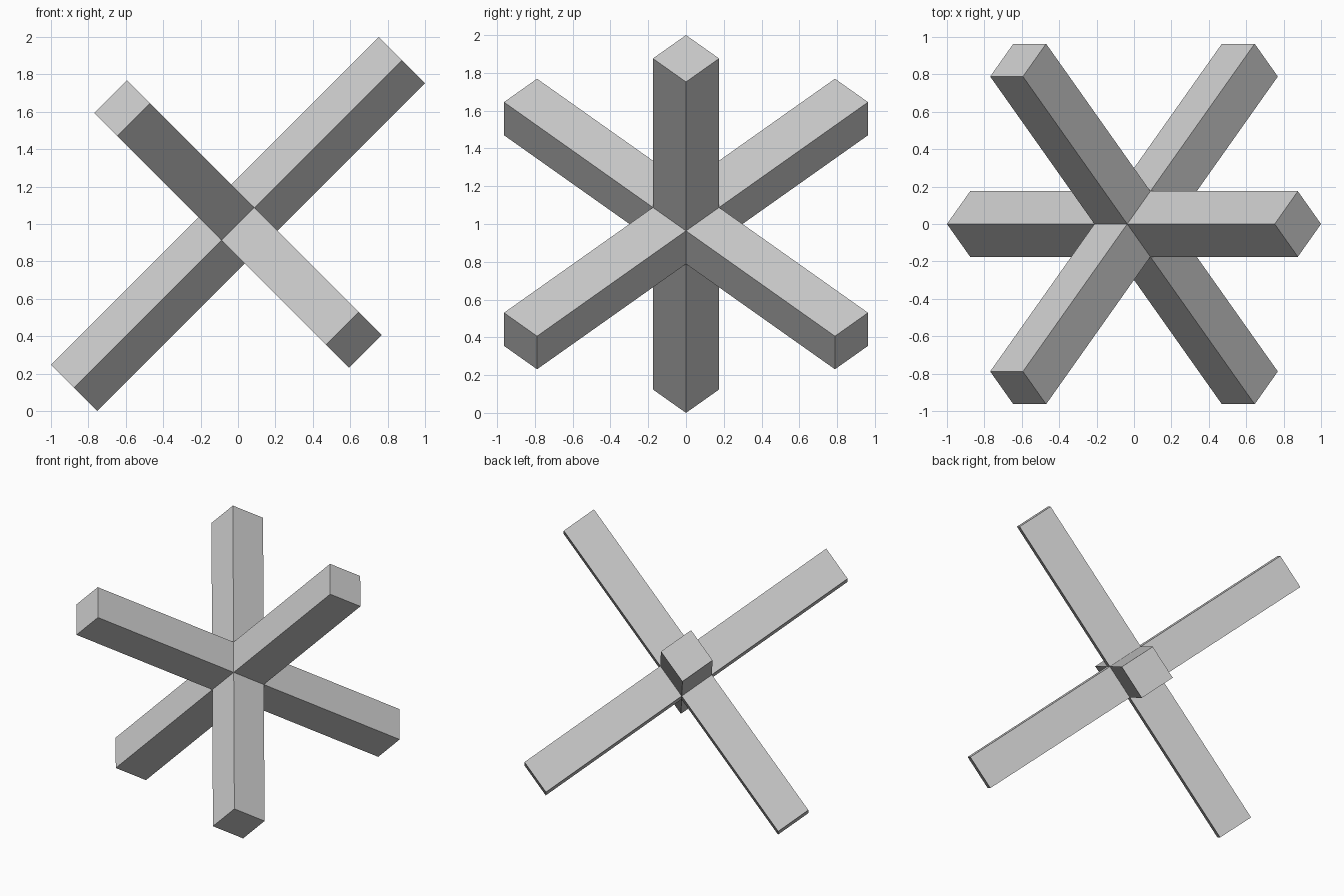
import bpy, bmesh
from mathutils import Matrix, Vector
from math import sqrt

if "Cube" in bpy.data.objects:
    bpy.data.objects.remove(bpy.data.objects["Cube"])

s = sqrt(0.5)
LENGTH = 1 / (s / 2 + 0.05)   # bar length giving a 2 unit overall size
WIDTH = LENGTH / 10           # square bar section

# Three mutually perpendicular bar directions
axes = (Vector((s, 0, s)), Vector((-0.5, s, 0.5)), Vector((-0.5, -s, 0.5)))

# Core cube, each face pulled out into an arm
bm = bmesh.new()
bmesh.ops.create_cube(bm, size=WIDTH)
arms = bmesh.ops.extrude_discrete_faces(bm, faces=bm.faces[:])["faces"]
for face in arms:
    direction = face.calc_center_median().normalized()
    bmesh.ops.translate(bm, verts=face.verts[:],
                        vec=direction * (LENGTH - WIDTH) / 2)
bmesh.ops.remove_doubles(bm, verts=bm.verts[:], dist=1e-5)
bmesh.ops.recalc_face_normals(bm, faces=bm.faces[:])

# Tilt onto the bar directions and stand on the ground
bm.transform(Matrix.Translation((0, 0, 1)) @ Matrix(axes).transposed().to_4x4())

mesh = bpy.data.meshes.new("six_armed_cross")
bm.to_mesh(mesh)
bm.free()
bpy.context.collection.objects.link(bpy.data.objects.new("six_armed_cross", mesh))
